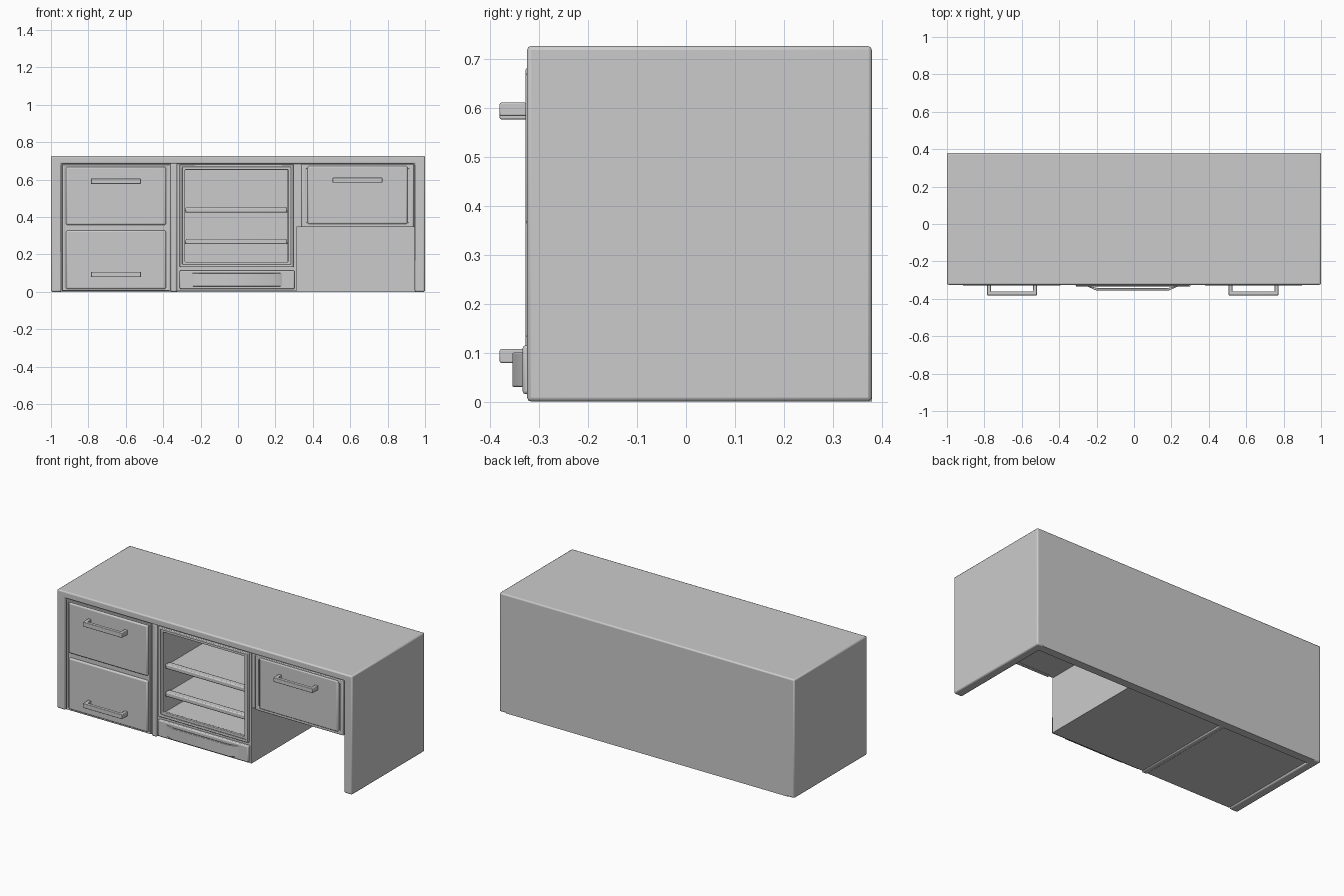
import bpy, bmesh
from mathutils import Vector

cube = bpy.data.objects.get("Cube")
if cube:
    bpy.data.objects.remove(cube, do_unlink=True)

grey = bpy.data.materials.new("plain grey")
grey.use_nodes = True
grey.diffuse_color = (0.6, 0.6, 0.6, 1)
grey.node_tree.nodes["Principled BSDF"].inputs["Base Color"].default_value = (0.6, 0.6, 0.6, 1)


def finish(name, bm, bevel):
    """Turn a bmesh into a shaded object with softened edges."""
    bmesh.ops.recalc_face_normals(bm, faces=bm.faces)
    mesh = bpy.data.meshes.new(name)
    bm.to_mesh(mesh)
    bm.free()
    mesh.materials.append(grey)
    ob = bpy.data.objects.new(name, mesh)
    bpy.context.collection.objects.link(ob)
    if bevel:
        mod = ob.modifiers.new("soft edges", 'BEVEL')
        mod.width, mod.segments = bevel, 2
        mod.limit_method, mod.angle_limit = 'ANGLE', 0.6
    bpy.ops.object.select_all(action='DESELECT')
    ob.select_set(True)
    bpy.context.view_layer.objects.active = ob
    bpy.ops.object.shade_smooth_by_angle()
    return ob


def prism(name, points, axis, lo, hi, bevel=0.0):
    """Extrude a closed 2D outline along x, y or z."""
    def place(p, d):
        v = list(p)
        v.insert(axis, d)
        return Vector(v)
    bm = bmesh.new()
    face = bm.faces.new([bm.verts.new(place(p, lo)) for p in points])
    ext = bmesh.ops.extrude_face_region(bm, geom=[face])
    moved = [g for g in ext["geom"] if isinstance(g, bmesh.types.BMVert)]
    bmesh.ops.translate(bm, verts=moved, vec=place((0, 0), hi - lo))
    return finish(name, bm, bevel)


def box(name, x, y, z, bevel=0.0):
    outline = [(x[0], z[0]), (x[1], z[0]), (x[1], z[1]), (x[0], z[1])]
    return prism(name, outline, 1, y[0], y[1], bevel)


def frame(name, x, z, border, y, bevel=0.0):
    """Rectangular ring facing the front."""
    bm = bmesh.new()
    def ring(b, depth):
        return [bm.verts.new(p) for p in (
            (x[0] + b, depth, z[0] + b), (x[1] - b, depth, z[0] + b),
            (x[1] - b, depth, z[1] - b), (x[0] + b, depth, z[1] - b))]
    loops = [ring(0, y[0]), ring(border, y[0]), ring(border, y[1]), ring(0, y[1])]
    for a, b in zip(loops, loops[1:] + loops[:1]):
        for i in range(4):
            j = (i + 1) % 4
            bm.faces.new((a[i], a[j], b[j], b[i]))
    return finish(name, bm, bevel)


def bracket(name, x, taper, y, z, wall, bevel=0.003):
    """Pull handle with a hollow behind its bar, optionally slanted ends."""
    l, r, front, back = x[0], x[1], y[0], y[1]
    outline = [(l, back), (l + taper, front), (r - taper, front), (r, back),
               (r - wall, back), (r - taper - wall, front + wall),
               (l + taper + wall, front + wall), (l + wall, back)]
    return prism(name, outline, 2, z[0], z[1], bevel)


FRONT, BACK, TOP = -0.325, 0.38, 0.727
IN = 0.945          # inner face of the side panels
UNDER = 0.685       # underside of the worktop

# Outer shell: one inverted U across the front, closed by a back panel
prism("desk_shell", [(-1, 0), (-1, TOP), (1, TOP), (1, 0), (IN, 0),
                     (IN, UNDER), (-IN, UNDER), (-IN, 0)], 1, FRONT, BACK, 0.008)
box("back_panel", (-IN - 0.01, IN + 0.01), (0.33, BACK), (0, UNDER + 0.01))

# Left drawer cabinet and the divider next to it
box("left_cabinet", (-IN + 0.004, -0.358), (-0.315, 0.34), (0.006, UNDER + 0.005))
box("divider", (-0.36, -0.325), (FRONT, 0.34), (0, UNDER + 0.005), 0.008)
frame("left_cabinet_trim", (-0.94, -0.365), (0.006, 0.68), 0.012, (-0.322, -0.31), 0.003)


def drawer(name, x, z, handle_z):
    box(name + "_front", x, (-0.328, -0.30), z, 0.008)
    mid = (x[0] + x[1]) / 2
    bracket(name + "_handle", (mid - 0.133, mid + 0.133), 0,
            (-0.381, -0.326), handle_z, 0.02)


drawer("upper_left_drawer", (-0.92, -0.385), (0.358, 0.667), (0.577, 0.606))
drawer("lower_left_drawer", (-0.92, -0.385), (0.015, 0.328), (0.079, 0.107))

# Centre cabinet: open shelving above a base
box("centre_left_wall", (-0.326, -0.285), (-0.315, 0.34), (0.006, UNDER + 0.005))
box("centre_right_wall", (0.265, 0.312), (-0.315, 0.34), (0.006, UNDER + 0.005))
box("centre_base", (-0.29, 0.27), (-0.315, 0.34), (0.006, 0.155))
box("centre_ceiling", (-0.29, 0.27), (-0.315, 0.34), (0.655, UNDER + 0.005))
frame("opening_trim", (-0.312, 0.297), (0.132, 0.682), 0.014, (-0.328, -0.31), 0.004)
frame("opening_inner_trim", (-0.299, 0.284), (0.145, 0.669), 0.016, (-0.32, -0.30), 0.003)
for label, z in (("lower", 0.255), ("upper", 0.425)):
    box(label + "_shelf", (-0.287, 0.267), (-0.27, 0.34), (z, z + 0.012))
    box(label + "_shelf_rail", (-0.28, 0.262), (-0.305, -0.265), (z, z + 0.028), 0.006)

# Low centre drawer with a slanted scoop pull
box("low_drawer_front", (-0.312, 0.302), (-0.334, -0.31), (0.015, 0.115), 0.006)
bracket("low_drawer_pull", (-0.252, 0.237), 0.05, (-0.355, -0.333), (0.03, 0.1), 0.012)

# Right drawer hung over the knee space
box("right_drawer_box", (0.31, IN + 0.005), (-0.312, 0.34), (0.348, UNDER + 0.005))
frame("right_drawer_trim", (0.34, 0.938), (0.346, 0.683), 0.024, (-0.322, -0.30), 0.004)
drawer("right_drawer", (0.372, 0.906), (0.362, 0.674), (0.584, 0.611))
